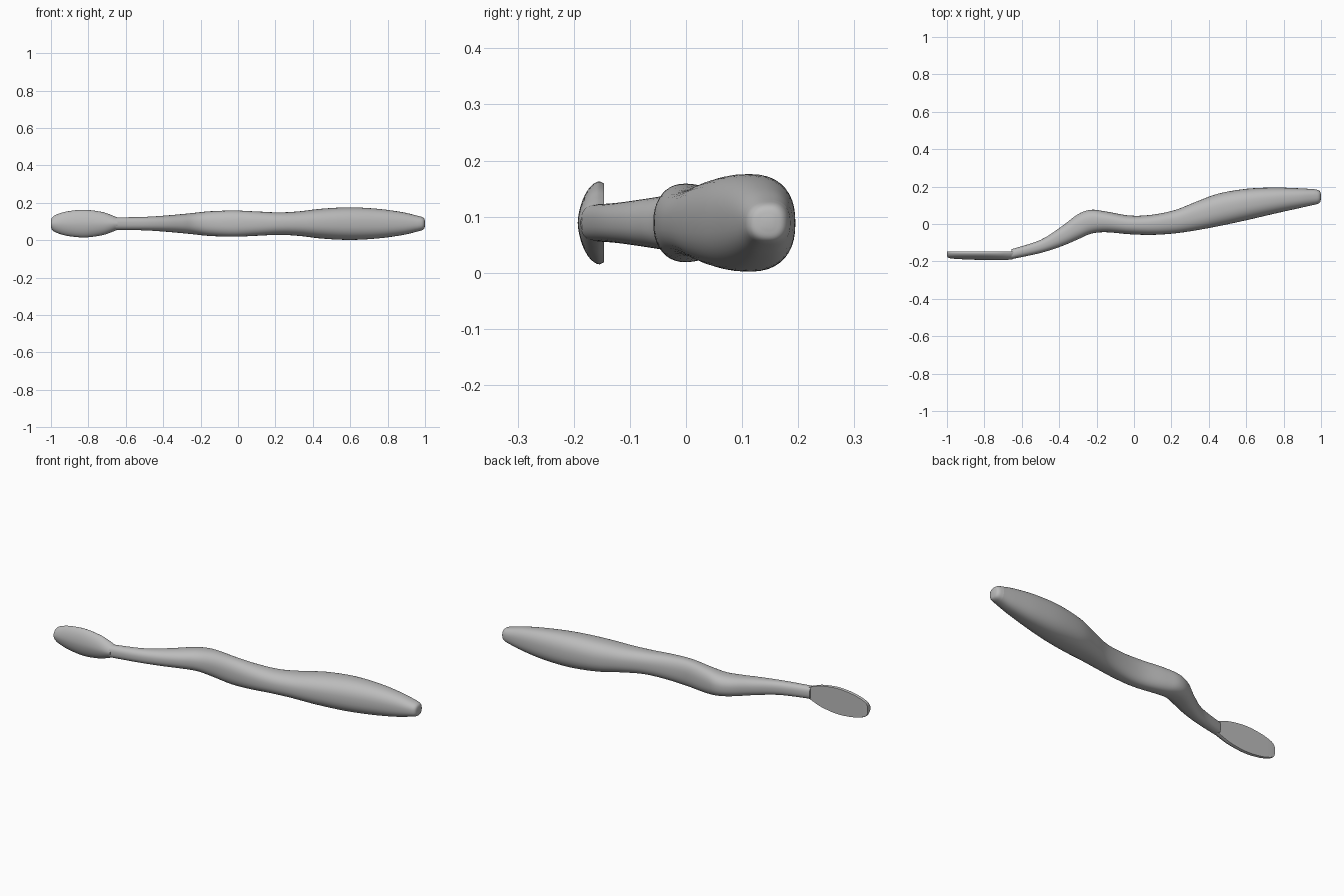
import bpy, bmesh, math
from mathutils import Vector

if "Cube" in bpy.data.objects:
    bpy.data.objects.remove(bpy.data.objects["Cube"], do_unlink=True)

MID_Z = 0.089
SIDES = 40


def make_material(name, value):
    mat = bpy.data.materials.new(name)
    mat.use_nodes = True
    colour = (value, value, value, 1)
    mat.diffuse_color = colour
    mat.node_tree.nodes["Principled BSDF"].inputs["Base Color"].default_value = colour
    return mat


def smooth_path(stations, steps):
    """Catmull-Rom curve through the stations."""
    pts = [Vector(s) for s in stations]
    pts = [2 * pts[0] - pts[1]] + pts + [2 * pts[-1] - pts[-2]]
    path = []
    for a, b, c, d in zip(pts, pts[1:], pts[2:], pts[3:]):
        for i in range(steps):
            t = i / steps
            path.append(b + (c - a) * t / 2 + (2 * a - 5 * b + 4 * c - d) * t**2 / 2
                        + (3 * b - a - 3 * c + d) * t**3 / 2)
    return path + [pts[-2]]


def signed_power(value, power):
    return math.copysign(abs(value) ** power, value)


def handle_ring(station):
    """Rounded section, a little fuller towards the back."""
    x, low, high, half = station
    ring = []
    belly = low + (high - low) * 0.55
    for i in range(SIDES):
        a = math.tau * i / SIDES
        c, s = math.cos(a), math.sin(a)
        reach = high - belly if c > 0 else belly - low
        ring.append((x, belly + reach * signed_power(c, 0.85),
                     MID_Z + half * signed_power(s, 0.85)))
    return ring


def head_ring(station):
    """D section: flat back with a thin lip and a bulging front."""
    x, low, high, half = station
    lip = (high - low) * 0.17
    ring = [(x, high, MID_Z + half * 0.95), (x, high, MID_Z - half * 0.95)]
    for i in range(SIDES // 2 + 1):
        a = math.pi * i / (SIDES // 2)
        ring.append((x, high - lip - (high - low - lip) * math.sin(a) ** 1.1,
                     MID_Z - half * signed_power(math.cos(a), 1.1)))
    return ring


def loft(name, stations, ring_rule, steps, mat):
    bm = bmesh.new()
    rings = [[bm.verts.new(p) for p in ring_rule(s)]
             for s in smooth_path(stations, steps)]
    for r, q in zip(rings, rings[1:]):
        for i in range(len(r)):
            j = (i + 1) % len(r)
            bm.faces.new((r[i], r[j], q[j], q[i]))
    bm.faces.new(rings[0])
    bm.faces.new(rings[-1])
    bmesh.ops.recalc_face_normals(bm, faces=bm.faces)
    mesh = bpy.data.meshes.new(name)
    bm.to_mesh(mesh)
    bm.free()
    mesh.materials.append(mat)
    obj = bpy.data.objects.new(name, mesh)
    bpy.context.collection.objects.link(obj)
    bpy.ops.object.select_all(action="DESELECT")
    obj.select_set(True)
    bpy.context.view_layer.objects.active = obj
    bpy.ops.object.shade_smooth_by_angle(angle=math.radians(40))
    return obj


grey = make_material("plain grey", 0.5)

# Neck, bend, waist and grip: x, front edge, back edge, half height
handle = [
    (-0.655, -0.188, -0.135, 0.033), (-0.5, -0.155, -0.085, 0.036),
    (-0.39, -0.12, -0.015, 0.043), (-0.3, -0.082, 0.052, 0.051),
    (-0.23, -0.052, 0.076, 0.058), (-0.15, -0.044, 0.067, 0.066),
    (-0.02, -0.055, 0.045, 0.07), (0.1, -0.058, 0.05, 0.065),
    (0.22, -0.05, 0.075, 0.06), (0.33, -0.034, 0.118, 0.066),
    (0.45, -0.012, 0.162, 0.08), (0.6, 0.02, 0.188, 0.087),
    (0.75, 0.055, 0.195, 0.079), (0.88, 0.084, 0.191, 0.061),
    (0.965, 0.103, 0.186, 0.041),
]
loft("handle", handle, handle_ring, 5, grey)

# Rounded end of the grip
end_cap = [
    (0.965, 0.103, 0.186, 0.041), (0.985, 0.109, 0.181, 0.035),
    (0.996, 0.119, 0.172, 0.026), (1.0, 0.138, 0.156, 0.009),
]
loft("handle_end", end_cap, handle_ring, 4, grey)

# Brush head plate
head = [
    (-1.0, -0.172, -0.147, 0.018), (-0.993, -0.18, -0.147, 0.034),
    (-0.97, -0.185, -0.146, 0.049), (-0.91, -0.189, -0.146, 0.066),
    (-0.82, -0.192, -0.146, 0.074), (-0.73, -0.193, -0.146, 0.063),
    (-0.68, -0.192, -0.146, 0.047), (-0.645, -0.188, -0.146, 0.033),
]
loft("brush_head", head, head_ring, 5, grey)
